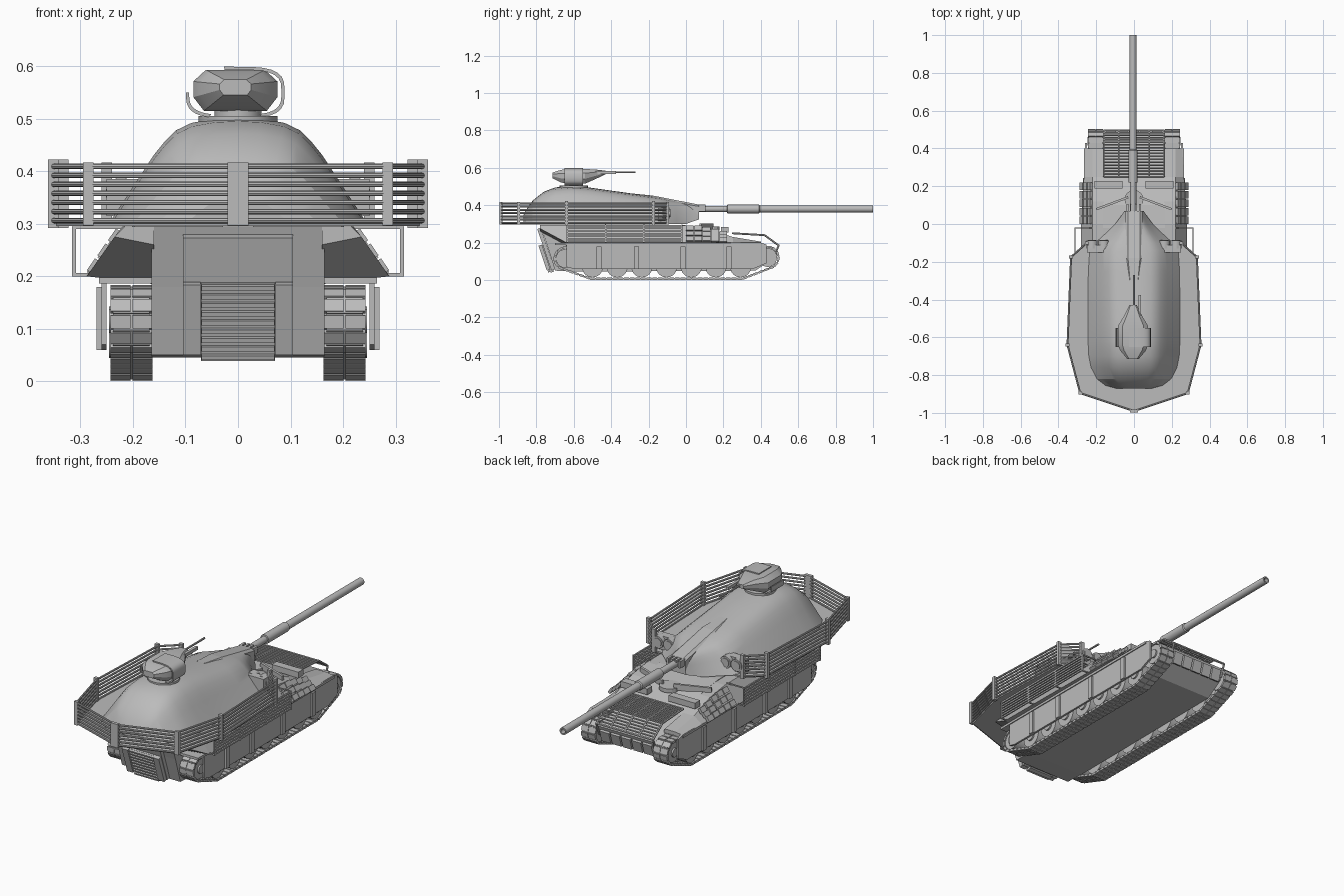
import bpy, bmesh, math
from mathutils import Vector, Matrix
from mathutils.geometry import convex_hull_2d

if "Cube" in bpy.data.objects:
    bpy.data.objects.remove(bpy.data.objects["Cube"])

grey = bpy.data.materials.new("armour_grey")
grey.diffuse_color = (0.5, 0.5, 0.5, 1)
grey.use_nodes = True
grey.node_tree.nodes["Principled BSDF"].inputs["Base Color"].default_value = grey.diffuse_color


def finish(name, bm, smooth=None):
    bmesh.ops.recalc_face_normals(bm, faces=bm.faces)
    me = bpy.data.meshes.new(name)
    bm.to_mesh(me)
    bm.free()
    me.materials.append(grey)
    ob = bpy.data.objects.new(name, me)
    bpy.context.collection.objects.link(ob)
    if smooth:
        bpy.ops.object.select_all(action='DESELECT')
        ob.select_set(True)
        bpy.context.view_layer.objects.active = ob
        bpy.ops.object.shade_smooth_by_angle(angle=math.radians(smooth))
    return ob


def box(bm, c, size, rot=Matrix()):
    m = Matrix.Translation(c) @ rot.to_4x4() @ Matrix.Diagonal((*size, 1))
    bmesh.ops.create_cube(bm, size=1, matrix=m)


def cyl(bm, a, b, r, n=8):
    a, b = Vector(a), Vector(b)
    d = b - a
    m = Matrix.Translation((a + b) / 2) @ d.to_track_quat('Z', 'Y').to_matrix().to_4x4()
    bmesh.ops.create_cone(bm, cap_ends=True, segments=n, radius1=r, radius2=r, depth=d.length, matrix=m)


def loft(bm, rings):
    vs = [[bm.verts.new(p) for p in r] for r in rings]
    for a, b in zip(vs, vs[1:]):
        for i in range(len(a)):
            j = (i + 1) % len(a)
            bm.faces.new((a[i], a[j], b[j], b[i]))
    bm.faces.new(vs[0])
    bm.faces.new(vs[-1])


def circle(y, r, x, z, n=20):
    return [(x + r * math.cos(t * math.tau / n), y, z + r * math.sin(t * math.tau / n)) for t in range(n)]


# central hull, side profile extruded across
bm = bmesh.new()
prof = [(-.78, .295), (-.74, .18), (-.70, .05), (-.6, .045), (.37, .05), (.46, .11),
        (.48, .165), (.26, .225), (.1, .28), (-.02, .295)]
loft(bm, [[(x, y, z) for y, z in prof] for x in (-.165, .165)])
finish("hull", bm)

# sponsons over the tracks, with flat fenders
bm = bmesh.new()
for s in (-1, 1):
    rings = []
    for y, xb, xt, zt in ((-.78, .235, .215, .295), (-.64, .288, .22, .295), (0, .28, .22, .292),
                          (.12, .275, .22, .275), (.25, .265, .22, .23), (.4, .255, .22, .205)):
        zb = .275 if y < -.7 else .2
        rings.append([(s * .16, y, zb - .015), (s * xb, y, zb), (s * xt, y, zt), (s * .16, y, zt)])
    loft(bm, rings)
    box(bm, (s * .21, -.15, .192), (.11, 1.1, .012))
finish("sponsons", bm)

# side skirts with vertical straps
bm = bmesh.new()
for s in (-1, 1):
    loft(bm, [[(s * x, y, z) for y, z in ((-.64, .07), (-.6, .06), (.36, .06), (.43, .09), (.43, .19), (.4, .2), (-.64, .2))]
              for x in (.25, .26)])
    for y in (-.465, -.265, -.015, .23):
        box(bm, (s * .263, y, .12), (.012, .027, .12))
finish("side_skirts", bm)

# running gear: wheels and linked tracks following the wheel envelope
wheels = [(-.5 + i * .132, .07, .056) for i in range(7)] + [(-.645, .115, .05), (.437, .12, .05)]
pts = [Vector((y + (r + .007) * math.cos(t * math.tau / 48), z + (r + .007) * math.sin(t * math.tau / 48)))
       for y, z, r in wheels for t in range(48)]
loop = [pts[i] for i in convex_hull_2d(pts)]
segs = list(zip(loop, loop[1:] + loop[:1]))
total = sum((b - a).length for a, b in segs)
N = 84
for s, side in ((-1, "left"), (1, "right")):
    bm = bmesh.new()
    for y, z, r in wheels:
        cyl(bm, (s * .168, y, z), (s * .238, y, z), r, 24)
        cyl(bm, (s * .238, y, z), (s * .246, y, z), r * .45, 16)
    finish(side + "_wheels", bm, 30)
    bm = bmesh.new()
    for k in range(N):
        d = total * k / N
        for a, b in segs:
            L = (b - a).length
            if d <= L:
                break
            d -= L
        u = (b - a) / L
        p = a + u * d
        rot = Matrix.Rotation(math.atan2(u.y, u.x), 3, 'X')
        for dx in (-.021, .021):
            box(bm, (s * (.203 + dx), p.x, p.y), (.038, total / N * .82, .012), rot)
        box(bm, (s * .203, p.x, p.y), (.07, total / N * 1.02, .006), rot)
    finish(side + "_track", bm)

# rear access panel and grille
bm = bmesh.new()
tilt = Matrix.Rotation(math.atan2(.08, .235), 3, 'X')
box(bm, (0, -.748, .165), (.21, .02, .235), tilt)
box(bm, (0, -.74, .115), (.14, .02, .155), tilt)
for i in range(9):
    z = .048 + i * .0165
    box(bm, (0, -.728 - (z - .05) * .34, z), (.138, .022, .009), tilt)
for s in (-1, 1):
    box(bm, (s * .088, -.757, .12), (.034, .02, .14), tilt)
finish("rear_grille", bm)

# reactive bricks on the front flanks
bm = bmesh.new()
for s in (-1, 1):
    for i in range(5):
        for j in range(3):
            f = (j + .5) / 3
            y = .02 + i * .045
            drop = max(0, y - .08) * .3
            box(bm, (s * (.284 - .06 * f), y, .205 + (.085 - drop) * f), (.014, .041, .027),
                Matrix.Rotation(-s * .6, 3, 'Y'))
finish("flank_bricks", bm)

# slatted screen over the nose plus lower flaps
bm = bmesh.new()
path = [(.25, .25), (.42, .24), (.495, .185)]
for (ya, za), (yb, zb), n in ((*path[:2], 11), (*path[1:], 6)):
    for i in range(n):
        f = i / n
        cyl(bm, (-.16, ya + (yb - ya) * f, za + (zb - za) * f), (.16, ya + (yb - ya) * f, za + (zb - za) * f), .0045, 6)
    for x in (-.16, -.08, 0, .08, .16):
        cyl(bm, (x, ya, za), (x, yb, zb), .005, 6)
for x in (-.16, .16):
    cyl(bm, (x, .495, .185), (x, .47, .12), .005, 6)
cyl(bm, (-.16, .495, .185), (.16, .495, .185), .006, 6)
for i in range(5):
    box(bm, (-.12 + i * .06, .475, .12), (.052, .012, .06), Matrix.Rotation(-.3, 3, 'X'))
finish("nose_screen", bm)

# deck boards and driver's hatch
bm = bmesh.new()
for s in (-1, 1):
    box(bm, (s * .135, .207, .268), (.15, .04, .03))
    box(bm, (s * .115, .11, .288), (.18, .012, .03), Matrix.Rotation(-s * .36, 3, 'Z'))
cyl(bm, (0, .13, .265), (0, .13, .285), .05, 16)
finish("deck_boards", bm)

# turret dome, lofted front to back
bm = bmesh.new()
shape = [(1, 0), (.93, .13), (.86, .26), (.79, .39), (.72, .52), (.65, .65), (.57, .77), (.48, .88), (.36, .95), (.18, .99)]
shape = shape + [(0, 1)] + [(-x, z) for x, z in reversed(shape)]
rings = []
for y, w, top in ((-.87, .10, .345), (-.855, .155, .375), (-.82, .2, .425), (-.76, .23, .472), (-.70, .242, .495),
                  (-.62, .246, .502), (-.52, .246, .495), (-.4, .246, .478), (-.25, .245, .457), (-.14, .238, .442),
                  (-.1, .205, .432), (-.05, .15, .423), (0, .1, .413), (.04, .07, .405), (.07, .05, .396)):
    base = .3 + max(0, y) * .35
    rings.append([(w * x, y, base + (top - base) * z) for x, z in shape])
loft(bm, rings)
finish("turret_dome", bm, 20)

# turret gun cradle
bm = bmesh.new()
loft(bm, [[(x, y, z) for x, z in ((-w, .33), (w, .33), (w, t - .01), (w * .7, t), (-w * .7, t), (-w, t - .01))]
          for y, w, t in ((-.3, .03, .464), (-.18, .045, .452), (.07, .045, .403))])
for i in range(4):
    box(bm, (-.034 + i * .022, .085, .385), (.012, .04, .035))
finish("gun_cradle", bm)

# main gun with thick sleeve and hollow bore
bm = bmesh.new()
loft(bm, [circle(y, r, -.005, .38) for y, r in ((.0, .017), (.22, .017), (.221, .024), (.39, .024), (.395, .019),
                                               (1.0, .0185), (1.0, .012), (.9, .012))])
finish("main_gun", bm, 30)

# turret floor plate and slat cage
right = [(.25, -.1), (.333, -.175), (.352, -.64), (.285, -.895)]
ring = right + [(0, -.99)] + [(-x, y) for x, y in reversed(right)]
bm = bmesh.new()
loft(bm, [[(x * .99, y * .99 - .004, z) for x, y in ring] for z in (.296, .304)])
finish("turret_floor", bm)
bm = bmesh.new()
for (xa, ya), (xb, yb) in zip(ring, ring[1:]):
    for i in range(7):
        z = .306 + i * .0172
        cyl(bm, (xa, ya, z), (xb, yb, z), .0052, 8)
for x, y in ring:
    wide = .04 if x == 0 else .02
    box(bm, (x, y, .357), (wide, .016, .12 if abs(x) < .3 else .13))
finish("turret_slat_cage", bm, 40)

# slat screens along the hull sides, on brackets
bm = bmesh.new()
for s in (-1, 1):
    for i in range(7):
        box(bm, (s * .312, -.33, .206 + i * .014), (.007, .62, .008))
    for y in (-.635, -.43, -.225, -.022):
        box(bm, (s * .312, y, .247), (.008, .008, .095))
        box(bm, (s * .265, y, .293), (.1, .006, .006))
        box(bm, (s * .297, y, .203), (.035, .006, .006))
finish("hull_slat_screens", bm)

# paired round lamps on the turret front
bm = bmesh.new()
for s in (-1, 1):
    for x in (.16, .222):
        cyl(bm, (s * x, -.13, .358), (s * x, -.088, .358), .03, 20)
        cyl(bm, (s * x, -.088, .358), (s * x, -.084, .358), .022, 20)
    box(bm, (s * .19, -.13, .35), (.12, .04, .07))
finish("turret_lamps", bm, 30)

# roof weapon station: pedestal, faceted body, open shield and machine gun
bm = bmesh.new()
cyl(bm, (0, -.6, .49), (0, -.6, .505), .075, 24)
cyl(bm, (0, -.6, .49), (0, -.6, .53), .045, 20)
octo = [(1, -.35), (1, .4), (.7, .95), (-.7, .95), (-1, .4), (-1, -.35), (-.75, -1), (.75, -1)]
loft(bm, [[(-.005 + w * x, y, zc + h * z) for x, z in octo]
          for y, w, h, zc in ((-.715, .03, .015, .56), (-.67, .068, .034, .556), (-.64, .08, .04, .555),
                              (-.54, .08, .04, .555), (-.49, .05, .028, .565), (-.43, .02, .01, .575))])
finish("weapon_station_body", bm, 20)
bm = bmesh.new()
for a0, a1 in ((-70, 95), (180, 250)):
    rings = []
    for i in range(13):
        t = math.radians(a0 + (a1 - a0) * i / 12)
        c, q = math.cos(t), math.sin(t)
        c, q = math.copysign(abs(c) ** .6, c), math.copysign(abs(q) ** .6, q)
        rings.append([(-.005 + (.094 - d) * c, y, .55 + (.049 - d) * q) for d, y in ((0, -.65), (0, -.55), (.006, -.55), (.006, -.65))])
    loft(bm, rings)
finish("weapon_station_shield", bm, 30)
bm = bmesh.new()
cyl(bm, (0, -.5, .576), (0, -.27, .576), .005, 10)
box(bm, (.03, -.44, .575), (.014, .13, .016))
finish("machine_gun", bm, 30)
